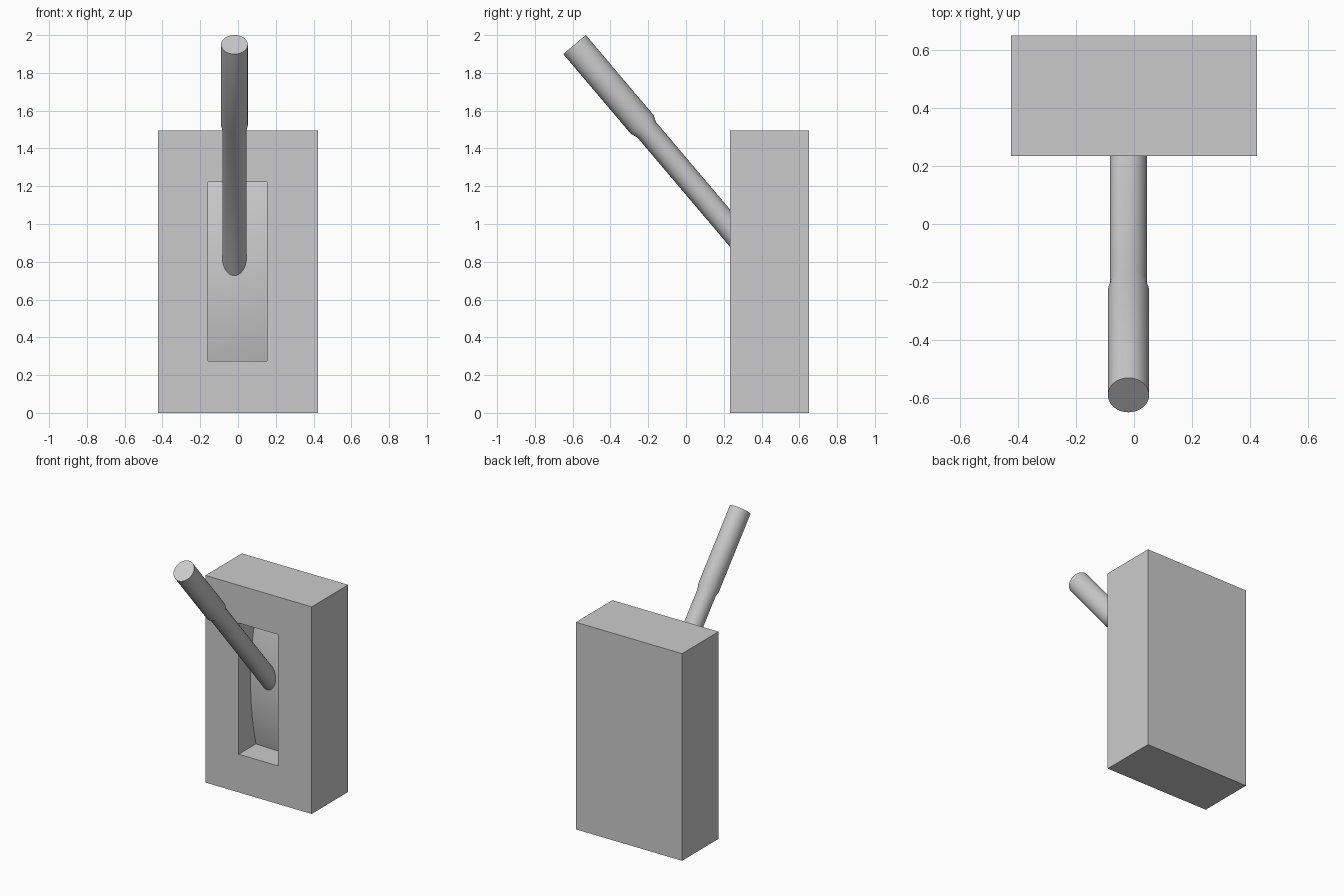
import bpy, bmesh, math
from mathutils import Vector, Matrix

if "Cube" in bpy.data.objects:
    bpy.data.objects.remove(bpy.data.objects["Cube"])


def block(name, lo, hi):
    lo, hi = Vector(lo), Vector(hi)
    bpy.ops.mesh.primitive_cube_add(size=1, location=(lo + hi) / 2)
    ob = bpy.context.object
    ob.name = name
    ob.scale = hi - lo
    bpy.ops.object.transform_apply(location=True, rotation=False, scale=True)
    return ob


def subtract(target, tool):
    mod = target.modifiers.new("cut", 'BOOLEAN')
    mod.operation = 'DIFFERENCE'
    mod.solver = 'EXACT'
    mod.object = tool
    bpy.context.view_layer.objects.active = target
    bpy.ops.object.modifier_apply(modifier=mod.name)
    bpy.data.objects.remove(tool, do_unlink=True)


def smooth(ob):
    bpy.ops.object.select_all(action='DESELECT')
    ob.select_set(True)
    bpy.context.view_layer.objects.active = ob
    bpy.ops.object.shade_smooth_by_angle(angle=math.radians(30))


# housing with a slot whose back wall is a shallow spherical dome
housing = block("housing", (-0.424, 0.234, 0), (0.424, 0.65, 1.494))
slot = block("slot_cutter", (-0.158, 0.1, 0.275), (0.154, 0.55, 1.222))
R = 1.86
bpy.ops.mesh.primitive_uv_sphere_add(segments=192, ring_count=96, radius=R,
                                     location=(0, 0.362 + R, 0.75))
dome = bpy.context.object
dome.name = "dome_cutter"
subtract(slot, dome)
subtract(housing, slot)
smooth(housing)

# lever: turned profile of (distance from tip, side radius, depth radius)
tip, base = Vector((-0.019, -0.59, 1.95)), Vector((-0.019, 0.41, 0.769))
axis = (base - tip).normalized()
side = Vector((1, 0, 0))
up = axis.cross(side)
profile = [(0, 0.071, 0.078), (0.555, 0.071, 0.078), (0.59, 0.064, 0.064),
           ((base - tip).length, 0.064, 0.064)]
N = 48
bm = bmesh.new()
rings = []
for d, a, b in profile:
    rings.append([bm.verts.new(tip + axis * d
                               + side * a * math.cos(2 * math.pi * i / N)
                               + up * b * math.sin(2 * math.pi * i / N))
                  for i in range(N)])
for r0, r1 in zip(rings, rings[1:]):
    for i in range(N):
        j = (i + 1) % N
        bm.faces.new((r0[i], r0[j], r1[j], r1[i]))
bm.faces.new(rings[0])
bm.faces.new(rings[-1])
bmesh.ops.recalc_face_normals(bm, faces=bm.faces)
mesh = bpy.data.meshes.new("lever")
bm.to_mesh(mesh)
bm.free()
lever = bpy.data.objects.new("lever", mesh)
bpy.context.collection.objects.link(lever)
smooth(lever)
